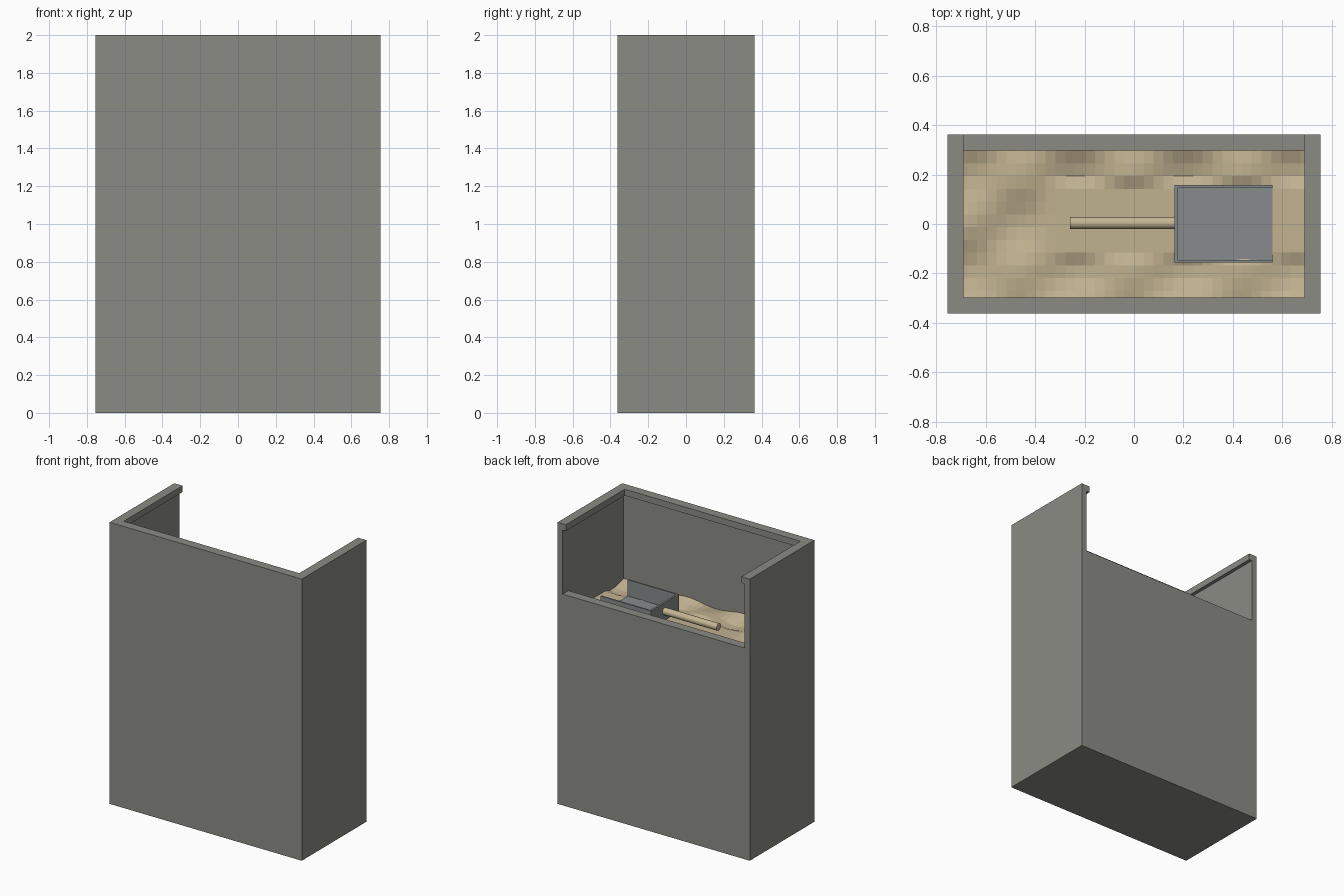
import bpy, bmesh
from math import sin, cos, pi
from mathutils import Matrix

cube = bpy.data.objects.get("Cube")
if cube:
    bpy.data.objects.remove(cube, do_unlink=True)


def material(name, rgb):
    m = bpy.data.materials.new(name)
    m.use_nodes = True
    color = (*rgb, 1)
    m.diffuse_color = color
    m.node_tree.nodes["Principled BSDF"].inputs["Base Color"].default_value = color
    return m


stone = material("stone_grey", (0.26, 0.26, 0.235))
steel = material("steel_grey", (0.245, 0.26, 0.26))
sand_tan = material("sand_tan", (0.53, 0.44, 0.28))
wood = material("pale_wood", (0.56, 0.47, 0.30))


def finish(name, bm, mat):
    mesh = bpy.data.meshes.new(name)
    bm.to_mesh(mesh)
    bm.free()
    if mat:
        mesh.materials.append(mat)
    ob = bpy.data.objects.new(name, mesh)
    bpy.context.collection.objects.link(ob)
    return ob


def box(name, x, y, z, mat=None):
    """Box from (min, max) pairs."""
    bm = bmesh.new()
    bmesh.ops.create_cube(bm, size=1)
    for v in bm.verts:
        v.co = [r[0] if c < 0 else r[1] for c, r in zip(v.co, (x, y, z))]
    return finish(name, bm, mat)


def cut(ob, cutters):
    for c in cutters:
        c.hide_render = True
        mod = ob.modifiers.new("cut", "BOOLEAN")
        mod.operation = "DIFFERENCE"
        mod.solver = "EXACT"
        mod.object = c
        bpy.context.view_layer.objects.active = ob
        bpy.ops.object.modifier_apply(modifier=mod.name)
        bpy.data.objects.remove(c, do_unlink=True)


W, D, H = 0.755, 0.3625, 2.0      # half width, half depth, height
WALL, RIM = 0.04, 0.065           # wall thickness, rim thickness
SILL, LIP = 1.5, 0.045            # back wall height, rim height
inner = (-W + WALL, W - WALL)
mouth = (-W + RIM, W - RIM)

# Tall bin: hollow, low back wall, overhanging rim on three sides
bin_body = box("bin_body", (-W, W), (-D, D), (0, H), stone)
cut(bin_body, [
    box("cavity", inner, (-D + WALL, D - RIM), (RIM, H - LIP)),
    box("back_opening", inner, (-D + WALL, D + 0.2), (SILL, H - LIP)),
    box("mouth", mouth, (-D + RIM, D + 0.2), (H - 0.1, H + 0.1)),
])

# Rippled sand, level under the scoop and raised along the walls
y0, y1 = -D + WALL, D - RIM
bm = bmesh.new()
bmesh.ops.create_grid(bm, x_segments=36, y_segments=12, size=1)
for v in bm.verts:
    x = v.co.x * inner[1]
    y = y0 + (v.co.y + 1) / 2 * (y1 - y0)
    level = x > -0.32 and abs(y) < 0.165
    edge = max(0, max(abs(v.co.x), abs(v.co.y)) - 0.7) / 0.3
    ripple = 0 if level else 0.022 * sin(14 * (x - 0.1)) * cos(16.5 * y)
    v.co = (x, y, 1.325 + ripple + 0.015 * edge)
finish("sand", bm, sand_tan)

# Scoop: open tray with its mouth toward the left side
scoop = box("scoop", (0.165, 0.56), (-0.155, 0.158), (1.32, 1.45), steel)
cut(scoop, [box("scoop_hollow", (0.178, 0.7), (-0.145, 0.148), (1.335, 1.6))])

# Round handle
bm = bmesh.new()
bmesh.ops.create_cone(bm, cap_ends=True, segments=16, radius1=0.025,
                      radius2=0.025, depth=0.43,
                      matrix=Matrix.Translation((-0.045, 0.004, 1.39))
                      @ Matrix.Rotation(pi / 2, 4, "Y"))
handle = finish("scoop_handle", bm, wood)
bpy.ops.object.select_all(action="DESELECT")
handle.select_set(True)
bpy.context.view_layer.objects.active = handle
bpy.ops.object.shade_smooth_by_angle()
